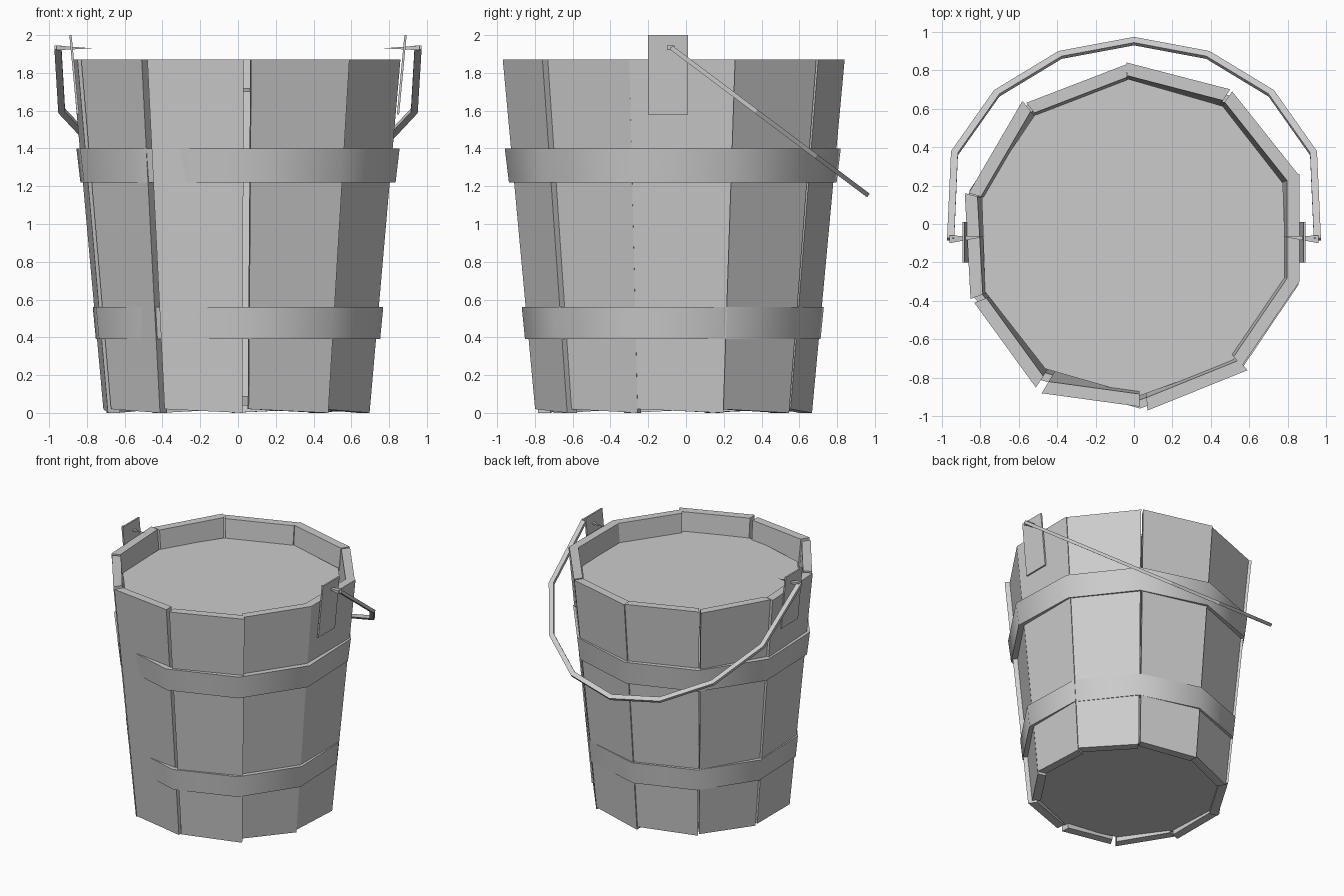
import bpy, bmesh
from math import radians, cos, sin
from mathutils import Vector

if "Cube" in bpy.data.objects:
    bpy.data.objects.remove(bpy.data.objects["Cube"])

CY = -0.07                      # bucket axis sits slightly towards the front
TOP, TAPER = 1.87, 0.81


def make(name, verts, faces):
    bm = bmesh.new()
    vs = [bm.verts.new(v) for v in verts]
    for f in faces:
        bm.faces.new([vs[i] for i in f])
    bmesh.ops.recalc_face_normals(bm, faces=bm.faces)
    me = bpy.data.meshes.new(name)
    bm.to_mesh(me)
    bm.free()
    ob = bpy.data.objects.new(name, me)
    bpy.context.collection.objects.link(ob)
    return ob


BOX = [(0, 1, 2, 3), (4, 5, 6, 7), (0, 1, 5, 4), (1, 2, 6, 5), (2, 3, 7, 6), (3, 0, 4, 7)]


def ring(r, z, n=10):
    return [Vector((r * cos(radians(92 - 36 * k)), CY + r * sin(radians(92 - 36 * k)), z))
            for k in range(n)]


# Wooden staves: outer top edge of each, slightly irregular
staves = [(-.04, .84, .50, .70), (.51, .69, .86, .25), (.86, .26, .86, -.30),
          (.86, -.30, .56, -.74), (.59, -.76, .07, -.97), (.03, -.95, -.48, -.88),
          (-.51, -.85, -.83, -.41), (-.85, -.39, -.88, .16), (-.86, .16, -.58, .64),
          (-.56, .63, -.04, .83)]
for i, (ax, ay, bx, by) in enumerate(staves):
    def pt(x, y, s, z):
        return (x * s, CY + (y - CY) * s, z)
    v = []
    for s, z, lift in ((TAPER, 0.0, 0.02), (1.0, TOP, 0.0)):
        t = s - 0.075
        v += [pt(ax, ay, s, z), pt(bx, by, s, z + lift),
              pt(bx, by, t, z + lift), pt(ax, ay, t, z)]
    make(f"stave_{i + 1}", v, BOX)


# Base board and the flat filling near the rim
def disc(name, r, z0, z1):
    n = 10
    make(name, ring(r, z0) + ring(r + 0.004, z1),
         [tuple(range(n)), tuple(range(n, 2 * n))] +
         [(k, (k + 1) % n, n + (k + 1) % n, n + k) for k in range(n)])


disc("base_board", 0.69, 0.04, 0.09)
disc("filling", 0.82, 1.70, 1.72)


# Metal hoops
def hoop(name, r0, z0, r1, z1, t=0.045):
    loops = [ring(r0, z0), ring(r1, z1), ring(r1 - t, z1), ring(r0 - t, z0)]
    n = 10
    ob = make(name, [p for l in loops for p in l],
              [(a * n + k, a * n + (k + 1) % n, (a + 1) % 4 * n + (k + 1) % n, (a + 1) % 4 * n + k)
               for a in range(4) for k in range(n)])
    bpy.ops.object.select_all(action='DESELECT')
    ob.select_set(True)
    bpy.context.view_layer.objects.active = ob
    bpy.ops.object.shade_smooth_by_angle(angle=radians(40))


hoop("lower_hoop", 0.783, 0.39, 0.80, 0.56)
hoop("upper_hoop", 0.868, 1.22, 0.89, 1.40)

# Handle plates and pins on both sides
for side, s in (("left", -1), ("right", 1)):
    v = []
    for z, x in ((1.58, 0.853), (2.0, 0.893)):
        v += [(s * x, -.20, z), (s * x, .01, z), (s * (x - .012), .01, z), (s * (x - .012), -.20, z)]
    make(f"{side}_handle_plate", v, BOX)
    make(f"{side}_handle_pin",
         [(s * .96, -.10, 1.92), (s * .96, -.06, 1.92), (s * .96, -.06, 1.945),
          (s * .96, -.10, 1.945), (s * .77, -.065, 1.93)],
         [(0, 1, 2, 3), (0, 1, 4), (1, 2, 4), (2, 3, 4), (3, 0, 4)])

# Handle: flat bar swept along a half loop that hangs down at the back
half = [(.955, 0), (.935, .56), (.715, .95), (.385, 1.2)]
path = half + [(0, 1.29)] + [(-x, u) for x, u in reversed(half)]
down = Vector((0, .8, -.6))
up = Vector((0, .6, .8))
start = Vector((0, -.08, 1.935))
verts = []
for i, (x, u) in enumerate(path):
    a, b = path[max(i - 1, 0)], path[min(i + 1, len(path) - 1)]
    d = Vector((b[0] - a[0], b[1] - a[1])).normalized()
    nx, nu = d.y, -d.x            # outward direction in the loop's plane
    for o, h in ((.017, .012), (-.02, .012), (-.02, -.012), (.017, -.012)):
        p = start + Vector((x + nx * o, 0, 0)) + down * (u + nu * o) + up * h
        verts.append(p)
m = len(path)
faces = [(4 * i + k, 4 * i + (k + 1) % 4, 4 * i + 4 + (k + 1) % 4, 4 * i + 4 + k)
         for i in range(m - 1) for k in range(4)]
make("handle", verts, faces + [(0, 1, 2, 3), tuple(range(4 * m - 4, 4 * m))])
